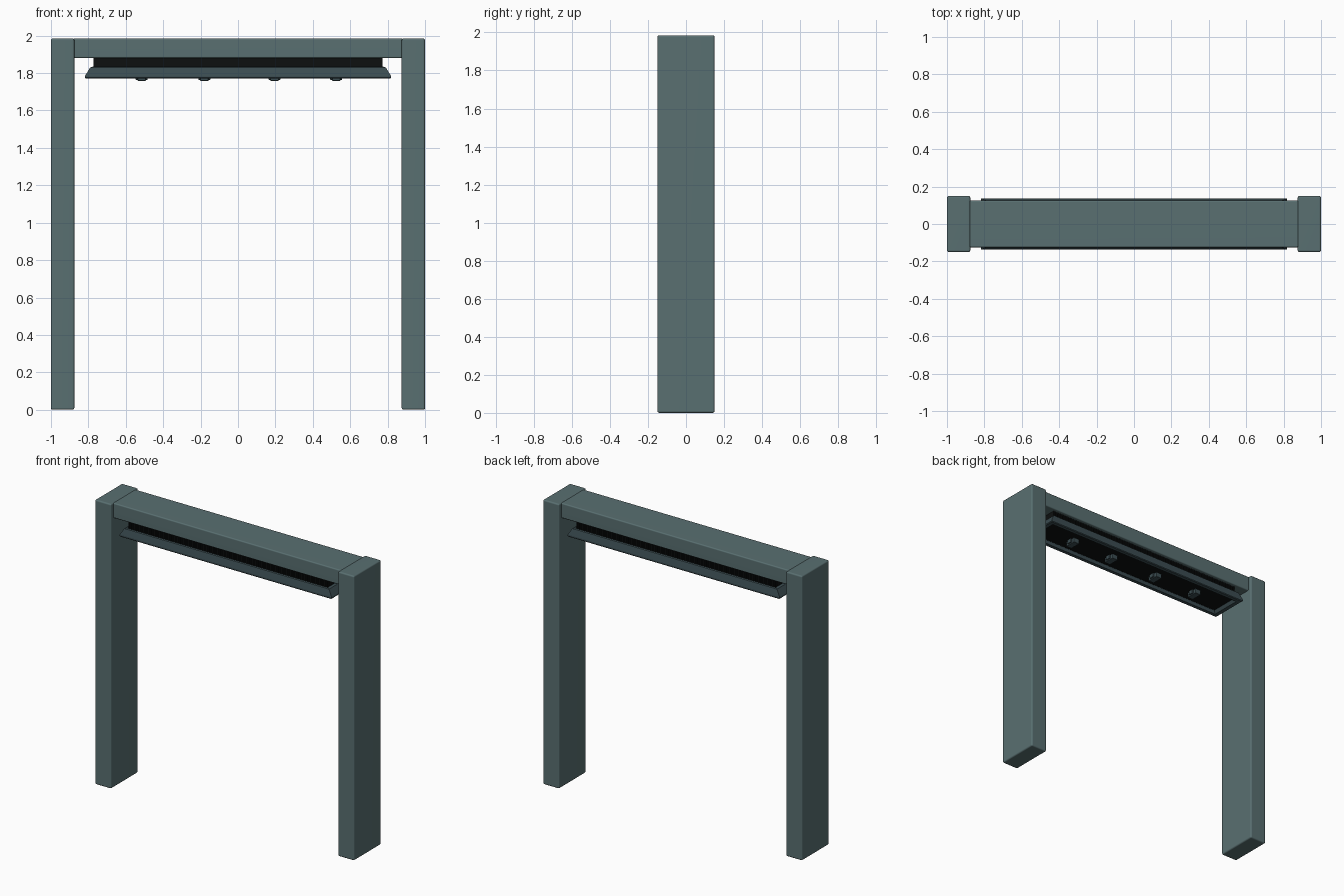
import bpy, bmesh, math

if "Cube" in bpy.data.objects:
    bpy.data.objects.remove(bpy.data.objects["Cube"])


def material(name, rgb):
    m = bpy.data.materials.new(name)
    m.diffuse_color = (*rgb, 1)
    m.use_nodes = True
    m.node_tree.nodes["Principled BSDF"].inputs["Base Color"].default_value = m.diffuse_color
    return m


SLATE = material("slate grey", (0.10, 0.16, 0.165))
DARK = material("dark slate", (0.045, 0.075, 0.085))
BLACK = material("black", (0.004, 0.005, 0.005))


def finish(bm, name, mat, bevel=0):
    bmesh.ops.recalc_face_normals(bm, faces=bm.faces)
    me = bpy.data.meshes.new(name)
    bm.to_mesh(me)
    bm.free()
    ob = bpy.data.objects.new(name, me)
    bpy.context.collection.objects.link(ob)
    me.materials.append(mat)
    if bevel:
        b = ob.modifiers.new("bevel", "BEVEL")
        b.width, b.segments = bevel, 3
        for p in me.polygons:
            p.use_smooth = True
        ob.modifiers.new("normals", "WEIGHTED_NORMAL")
    return ob


def add_box(bm, x0, x1, y0, y1, z0, z1):
    vs = bmesh.ops.create_cube(bm, size=1)["verts"]
    for v in vs:
        v.co.x = x1 if v.co.x > 0 else x0
        v.co.y = y1 if v.co.y > 0 else y0
        v.co.z = z1 if v.co.z > 0 else z0


def box(name, mat, dims, bevel=0):
    bm = bmesh.new()
    add_box(bm, *dims)
    return finish(bm, name, mat, bevel)


# portal frame
for side, s in (("left", -1), ("right", 1)):
    xs = sorted((s * 1.0, s * 0.875))
    box(side + "_post", SLATE, (*xs, -0.15, 0.15, 0, 1.985), 0.01)
box("top_beam", SLATE, (-0.88, 0.88, -0.125, 0.125, 1.88, 1.985), 0.008)

# finned black core between beam and tray
bm = bmesh.new()
add_box(bm, -0.77, 0.77, -0.095, 0.095, 1.79, 1.885)
for i in range(111):
    x = -0.77 + 1.54 * i / 110
    add_box(bm, x - 0.0035, x + 0.0035, -0.102, 0.102, 1.79, 1.885)
finish(bm, "finned_core", BLACK)

# tray frame: closed rectangular rings from the inner top edge round to the inner bottom edge
rings = [(0.770, 0.100, 1.825), (0.775, 0.118, 1.835), (0.790, 0.125, 1.830),
         (0.818, 0.136, 1.785), (0.818, 0.136, 1.775), (0.812, 0.132, 1.770),
         (0.785, 0.108, 1.770), (0.770, 0.100, 1.790)]
bm = bmesh.new()
loops = [[bm.verts.new((sx * x, sy * y, z)) for sx, sy in ((-1, -1), (1, -1), (1, 1), (-1, 1))]
         for x, y, z in rings]
for i, a in enumerate(loops):
    b = loops[(i + 1) % len(loops)]
    for j in range(4):
        k = (j + 1) % 4
        bm.faces.new((a[j], a[k], b[k], b[j]))
finish(bm, "tray_frame", DARK)

# small brackets under the tray
for i, x in enumerate((-0.515, -0.18, 0.195, 0.525)):
    bm = bmesh.new()
    add_box(bm, x - 0.022, x + 0.022, -0.04, 0.04, 1.758, 1.80)
    add_box(bm, x - 0.032, x + 0.032, -0.018, 0.018, 1.764, 1.80)
    finish(bm, "bracket_%d" % (i + 1), DARK, 0.003)
